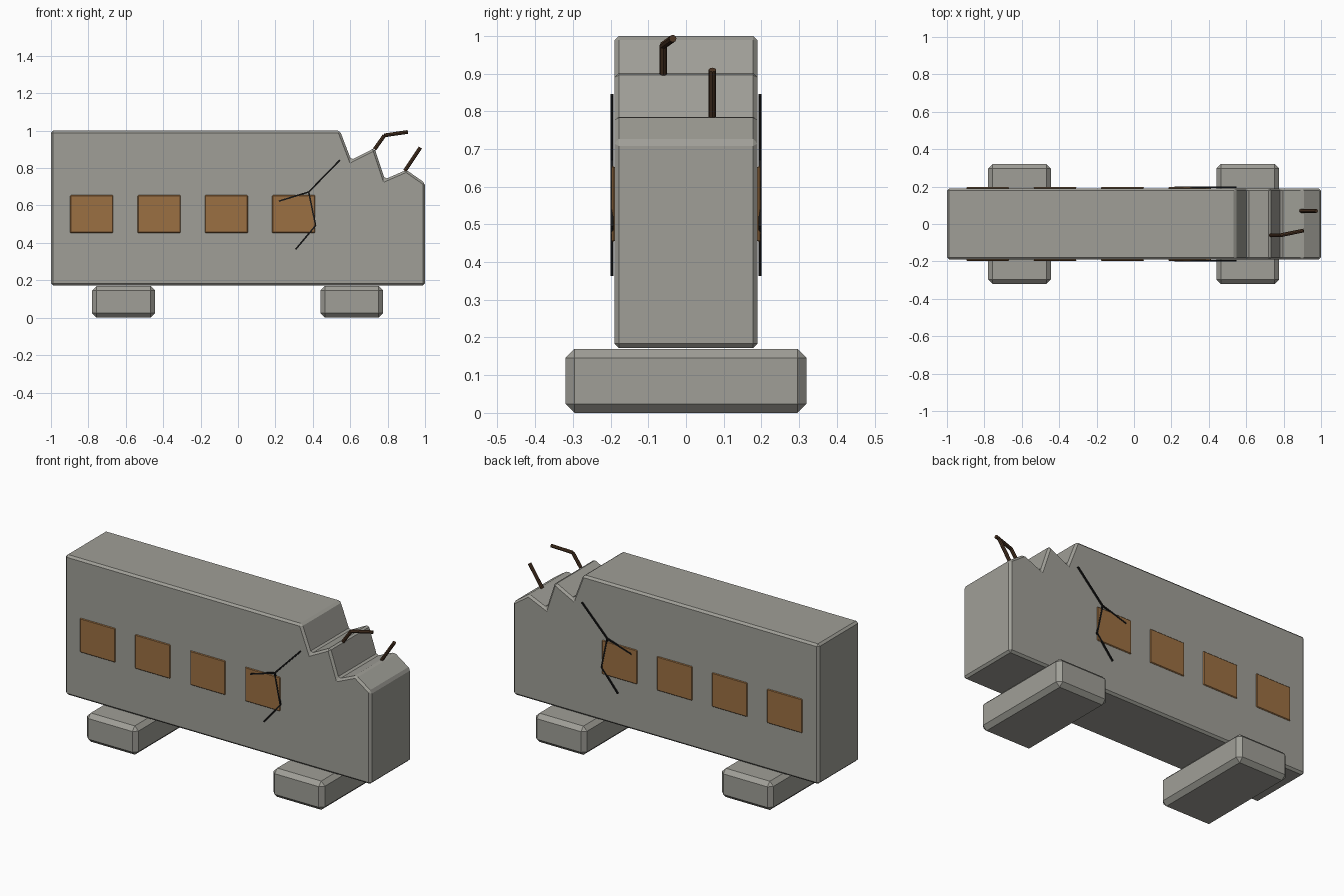
import bpy
import bmesh
from mathutils import Vector

cube = bpy.data.objects.get("Cube")
if cube:
    bpy.data.objects.remove(cube, do_unlink=True)


def material(name, colour):
    mat = bpy.data.materials.new(name)
    mat.use_nodes = True
    mat.diffuse_color = (*colour, 1)
    mat.node_tree.nodes["Principled BSDF"].inputs["Base Color"].default_value = (*colour, 1)
    return mat


concrete = material("concrete grey", (0.35, 0.345, 0.31))
rust = material("rusty orange", (0.33, 0.16, 0.055))
iron = material("dark rusted iron", (0.075, 0.037, 0.018))
black = material("crack black", (0.008, 0.008, 0.008))


def finish(name, bm, mat, bevel=0):
    bmesh.ops.recalc_face_normals(bm, faces=bm.faces)
    mesh = bpy.data.meshes.new(name)
    bm.to_mesh(mesh)
    bm.free()
    mesh.materials.append(mat)
    obj = bpy.data.objects.new(name, mesh)
    bpy.context.collection.objects.link(obj)
    if bevel:
        mod = obj.modifiers.new("Bevel", "BEVEL")
        mod.width = bevel
        mod.segments = 1
        mod.limit_method = "ANGLE"
    return obj


def prism(name, outline, y0, y1, mat, bevel=0):
    """Extrude an (x, z) outline from y0 to y1."""
    bm = bmesh.new()
    face = bm.faces.new([bm.verts.new((x, y0, z)) for x, z in outline])
    new = bmesh.ops.extrude_face_region(bm, geom=[face])["geom"]
    bmesh.ops.translate(bm, vec=(0, y1 - y0, 0),
                        verts=[v for v in new if isinstance(v, bmesh.types.BMVert)])
    return finish(name, bm, mat, bevel)


def box(name, x0, x1, y0, y1, z0, z1, mat, bevel=0):
    return prism(name, [(x0, z0), (x1, z0), (x1, z1), (x0, z1)], y0, y1, mat, bevel)


def rod(name, points, radius, mat):
    """Eight-sided bar through the points, one segment per span."""
    bm = bmesh.new()
    for a, b in zip(points, points[1:]):
        a, b = Vector(a), Vector(b)
        turn = (b - a).to_track_quat("Z", "Y").to_matrix().to_4x4()
        turn.translation = (a + b) / 2
        bmesh.ops.create_cone(bm, cap_ends=True, segments=8, radius1=radius,
                              radius2=radius, depth=(b - a).length, matrix=turn)
    return finish(name, bm, mat)


# Slab body with a broken, stepped corner
prism("wall_slab", [(-1, 0.172), (1, 0.172), (1, 0.72), (0.9, 0.79), (0.785, 0.74),
                    (0.73, 0.907), (0.605, 0.843), (0.545, 1), (-1, 1)],
      -0.19, 0.19, concrete, 0.012)

# Cross feet
for side, x in (("right", -0.612), ("left", 0.608)):
    box(side + "_foot", x - 0.168, x + 0.168, -0.32, 0.32, 0, 0.17, concrete, 0.024)

# Square patches and branching cracks on both faces
crack_paths = [[(0.545, 0.843), (0.378, 0.672), (0.415, 0.493), (0.308, 0.365)],
               [(0.378, 0.672), (0.218, 0.623)]]
for side, s in (("front", -1), ("back", 1)):
    for i in range(4):
        x = -0.782 + 0.36 * i
        box(f"{side}_patch_{i + 1}", x - 0.115, x + 0.115, s * 0.189, s * 0.1975,
            0.453, 0.655, rust, 0.004)
    for path in crack_paths:
        for a, b in zip(path, path[1:]):
            a, b = Vector(a), Vector(b)
            n = (b - a).orthogonal().normalized() * 0.004
            prism(side + "_crack", [a - n, b - n, b + n, a + n],
                  s * 0.192, s * 0.2, black)

# Exposed reinforcement bars
rod("bent_bar", [(0.73, -0.06, 0.9), (0.783, -0.06, 0.975), (0.907, -0.035, 0.993)], 0.01, iron)
rod("straight_bar", [(0.892, 0.07, 0.785), (0.975, 0.07, 0.91)], 0.01, iron)
